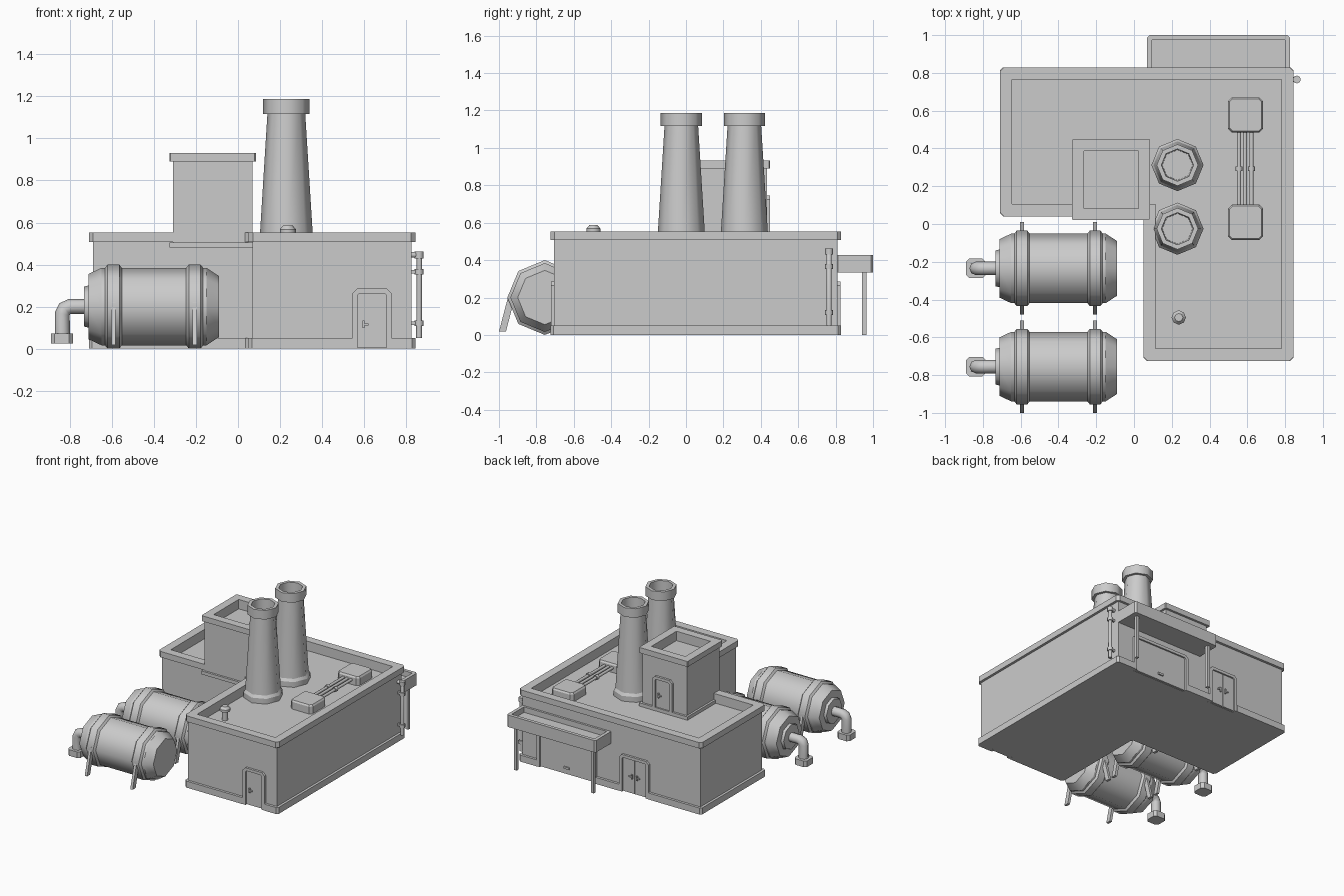
import bpy, bmesh, math
from mathutils import Vector

if "Cube" in bpy.data.objects:
    bpy.data.objects.remove(bpy.data.objects["Cube"])


def loft(name, loops, smooth=False, loc=(0, 0, 0), rot=0):
    """Skin equal-length loops of 3D points and cap both ends."""
    bm = bmesh.new()
    rings = [[bm.verts.new(p) for p in loop] for loop in loops]
    n = len(rings[0])
    for a, b in zip(rings, rings[1:]):
        for i in range(n):
            j = (i + 1) % n
            bm.faces.new((a[i], a[j], b[j], b[i]))
    bm.faces.new(rings[0][::-1])
    bm.faces.new(rings[-1])
    if smooth:  # smooth around the axis, crisp between rings
        for f in bm.faces:
            f.smooth = True
        for r in rings:
            for i in range(n):
                bm.edges.get((r[i], r[(i + 1) % n])).smooth = False
    bmesh.ops.remove_doubles(bm, verts=bm.verts, dist=1e-5)
    bmesh.ops.recalc_face_normals(bm, faces=bm.faces)
    me = bpy.data.meshes.new(name)
    bm.to_mesh(me)
    bm.free()
    ob = bpy.data.objects.new(name, me)
    bpy.context.collection.objects.link(ob)
    ob.location = loc
    ob.rotation_euler.z = rot
    return ob


def outline(pts, z, d=0, c=0):
    """Right-angled outline (counter-clockwise) grown by d, long corners chamfered by c."""
    out = []
    for i, p in enumerate(pts):
        p, a, b = Vector(p), Vector(pts[i - 1]), Vector(pts[(i + 1) % len(pts)])
        u, v = (p - a).normalized(), (b - p).normalized()
        q = p + d * (Vector((u.y, -u.x)) + Vector((v.y, -v.x)))
        k = c if min((p - a).length, (b - p).length) > 0.08 else 0
        out += [(*(q - k * u), z), (*(q + k * v), z)]
    return out


def rect(x0, x1, y0, y1):
    return [(x0, y0), (x1, y0), (x1, y1), (x0, y1)]


def box(name, x0, x1, y0, y1, z0, z1, **kw):
    r = rect(x0, x1, y0, y1)
    return loft(name, [[(*p, z0) for p in r], [(*p, z1) for p in r]], **kw)


def lathe(name, profile, centre, axis='z', n=8):
    """Turn (radius, height) pairs about an axis."""
    loops = []
    for r, h in profile:
        ring = [(r * math.cos(i * math.tau / n), r * math.sin(i * math.tau / n)) for i in range(n)]
        loops.append([{'z': (a, b, h), 'x': (h, a, b), 'y': (b, h, a)}[axis] for a, b in ring])
    return loft(name, loops, True, centre)


def pipe(name, pts, radius):
    """Octagonal pipe along a path."""
    cu = bpy.data.curves.new(name, 'CURVE')
    cu.dimensions = '3D'
    cu.bevel_depth, cu.bevel_resolution, cu.use_fill_caps = radius, 2, True
    sp = cu.splines.new('POLY')
    sp.points.add(len(pts) - 1)
    for q, p in zip(sp.points, pts):
        q.co = (*p, 1)
    ob = bpy.data.objects.new(name, cu)
    bpy.context.collection.objects.link(ob)


def door(name, x, y, z, w, h, rot, leaves=1, handles=()):
    """Chamfered frame, recessed leaves and handles; faces -y before rotation."""
    def arch(a, t, c):
        return [(-a, 0), (-a, t - c), (-a + c, t), (a - c, t), (a, t - c), (a, 0)]
    a = w / 2
    u = arch(a, h, 0.022) + arch(a - 0.025, h - 0.022, 0.008)[::-1]
    at = dict(loc=(x, y, z), rot=rot)
    loft(name + "_frame", [[(p, d, q) for p, q in u] for d in (0.01, -0.017)], **at)
    b = a - 0.024
    lw = 2 * b / leaves
    for i in range(leaves):
        x0 = -b + i * lw
        box(f"{name}_leaf_{i}", x0 + 0.003 * (i > 0), x0 + lw - 0.003 * (i < leaves - 1),
            -0.005, 0.01, 0.002, h - 0.021, **at)
    for i, (hx, hz, hw, hh) in enumerate(handles):
        box(f"{name}_handle_{i}", hx - hw, hx + hw, -0.015, 0, hz - hh, hz + hh, **at)


# Main L-shaped building: walls, cornice, parapet and sunken roof in one skin
L = [(-0.69, 0.06), (0.07, 0.06), (0.07, -0.705), (0.825, -0.705), (0.825, 0.81), (-0.69, 0.81)]
loft("building_walls_and_roof", [
    outline(L, 0.005), outline(L, 0.507), outline(L, 0.507, 0.019, 0.02),
    outline(L, 0.552, 0.019, 0.02), outline(L, 0.552, -0.045), outline(L, 0.48, -0.045)])

# Plinth, notched at the doorways
f, b = -0.724, 0.829
P = [(-0.709, 0.041), (0.051, 0.041), (0.051, f),
     (0.545, f), (0.545, f + 0.03), (0.73, f + 0.03), (0.73, f), (0.844, f), (0.844, b)]
for x0, x1 in ((0.19, 0.69), (-0.26, -0.01)):
    P += [(x1, b), (x1, b - 0.03), (x0, b - 0.03), (x0, b)]
P.append((-0.709, b))
loft("plinth", [outline(P, 0, 0, 0.015), outline(P, 0.05, 0, 0.015)])

# Rooftop tower with foot trim, cornice and sunken top
T = rect(-0.31, 0.068, 0.038, 0.432)
loft("roof_tower", [
    outline(T, 0.48, 0.016), outline(T, 0.506, 0.016), outline(T, 0.506), outline(T, 0.89),
    outline(T, 0.89, 0.017, 0.006), outline(T, 0.932, 0.017, 0.006),
    outline(T, 0.932, -0.045), outline(T, 0.86, -0.045)])

# Doors
lever = lambda x, z, s: [(x, z, 0.005, 0.018), (x + s * 0.012, z, 0.012, 0.005)]
door("front_door", 0.6375, -0.705, 0, 0.185, 0.285, 0, handles=lever(-0.04, 0.115, 1))
door("tower_door", -0.11, 0.432, 0.48, 0.17, 0.265, math.pi, handles=lever(-0.035, 0.12, 1))
door("double_door", -0.135, 0.81, 0, 0.25, 0.285, math.pi, 2,
     lever(-0.022, 0.13, -1) + lever(0.022, 0.13, 1))
door("loading_door", 0.44, 0.81, 0, 0.5, 0.285, math.pi, handles=[(0, 0.05, 0.022, 0.008)])

# Loading canopy and posts
C = rect(0.07, 0.825, 0.80, 1.0)
loft("canopy", [outline(C, 0.335, 0, 0.012), outline(C, 0.427, 0, 0.012),
                outline(C, 0.427, -0.026), outline(C, 0.385, -0.026)])
for i, x in enumerate((0.12, 0.775)):
    box(f"canopy_post_{i}", x - 0.012, x + 0.012, 0.942, 0.966, 0, 0.34)

# Chimneys
for i, y in enumerate((-0.025, 0.312)):
    lathe(f"chimney_{i}", [(0.138, 0.48), (0.138, 0.52), (0.126, 0.54), (0.09, 1.117), (0.11, 1.117),
                           (0.11, 1.187), (0.085, 1.187), (0.08, 0.98)], (0.23, y, 0))

# Roof vent
lathe("roof_vent", [(0.022, 0.48), (0.022, 0.545), (0.038, 0.55), (0.038, 0.568), (0.022, 0.587)],
      (0.237, -0.495, 0))

# Roof units joined by three pipes
for i, (y0, y1) in enumerate(((-0.085, 0.102), (0.485, 0.67))):
    R = rect(0.498, 0.683, y0, y1)
    loft(f"roof_unit_{i}", [outline(R, 0.48, 0, 0.02), outline(R, 0.535, 0, 0.02),
                            outline(R, 0.547, -0.008, 0.015)])
for i, x in enumerate((0.556, 0.588, 0.622)):
    lathe(f"roof_pipe_{i}", [(0.011, 0.09), (0.011, 0.5)], (x, 0, 0.515), 'y')
    if i != 1:
        lathe(f"roof_pipe_coupler_{i}", [(0.018, 0.28), (0.018, 0.305)], (x, 0, 0.515), 'y')

# Drainpipe on the right wall
pipe("drainpipe", [(0.815, 0.765, 0.447), (0.85, 0.765, 0.447), (0.862, 0.765, 0.435),
                   (0.862, 0.765, 0.05)], 0.014)
for i, z in enumerate((0.12, 0.365)):
    lathe(f"drainpipe_collar_{i}", [(0.021, z - 0.013), (0.021, z + 0.013)], (0.862, 0.765, 0))
    box(f"drainpipe_bracket_{i}", 0.82, 0.86, 0.757, 0.773, z - 0.008, z + 0.008)
lathe("drainpipe_head", [(0.021, 0.43), (0.021, 0.462)], (0.862, 0.765, 0))

# Storage tanks with straps, splayed legs and outlet pipes
for t, y in enumerate((-0.235, -0.755)):
    lathe(f"tank_{t}", [(0.095, -0.732), (0.1, -0.712), (0.155, -0.712), (0.184, -0.65),
                        (0.184, -0.15), (0.145, -0.09)], (0, y, 0.2), 'x')
    for k, x in enumerate((-0.593, -0.206)):
        lathe(f"tank_{t}_strap_{k}", [(0.182, x - 0.042), (0.2, x - 0.028), (0.2, x + 0.028),
                                      (0.182, x + 0.042)], (0, y, 0.2), 'x')
        for s in (-1, 1):
            loft(f"tank_{t}_leg_{k}_{'front' if s < 0 else 'back'}",
                 [[(*p, z) for p in rect(x - 0.01, x + 0.01, y + s * i0, y + s * i1)]
                  for i0, i1, z in ((0.208, 0.245, 0.017), (0.155, 0.192, 0.22))])
    pipe(f"tank_{t}_outlet_pipe", [(-0.72, y, 0.2), (-0.8, y, 0.2), (-0.825, y, 0.19),
                                   (-0.836, y, 0.165), (-0.836, y, 0.05)], 0.036)
    F = rect(-0.89, -0.785, y - 0.052, y + 0.052)
    loft(f"tank_{t}_outlet_flange", [outline(F, 0.025, 0, 0.018), outline(F, 0.072, 0, 0.018)])
